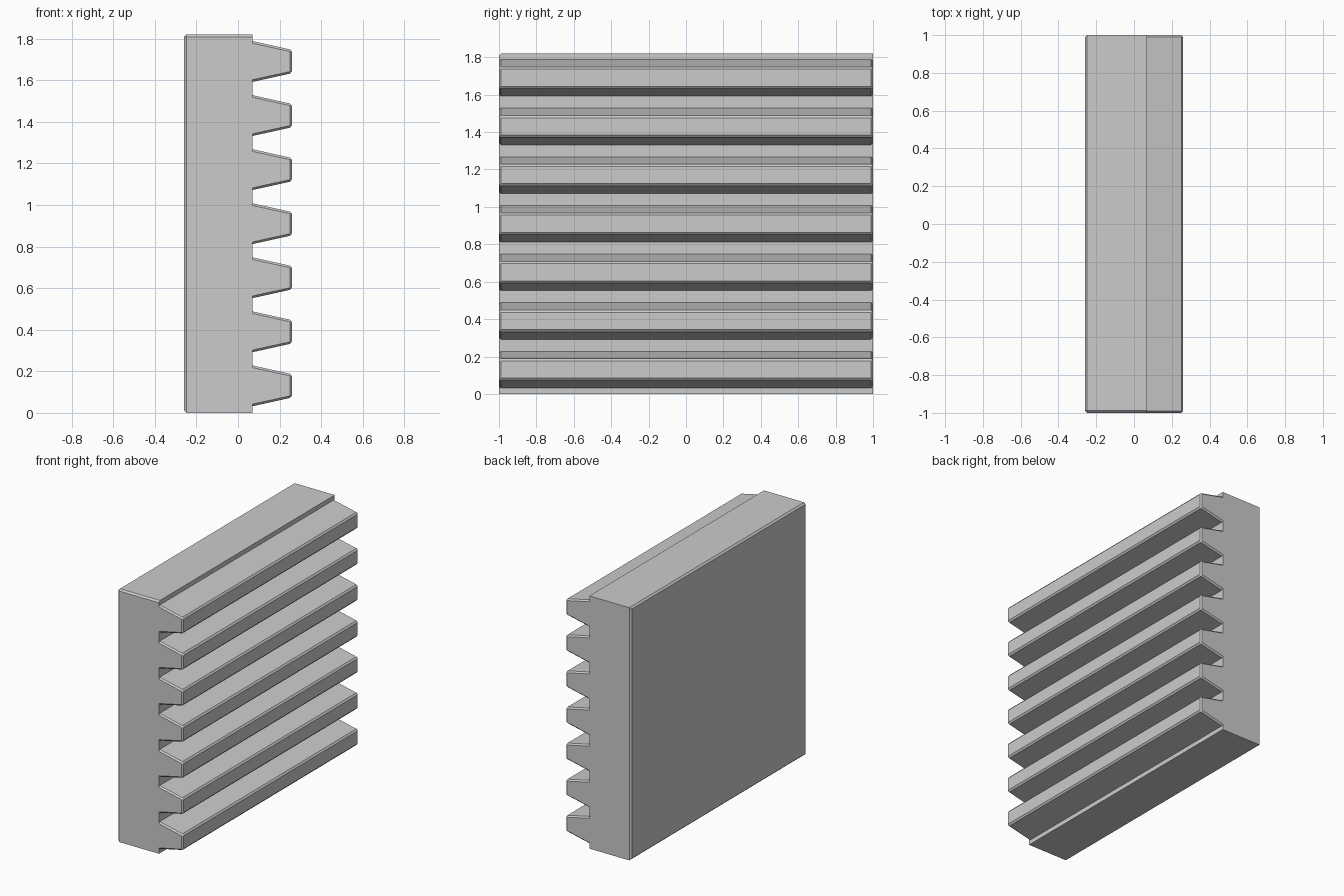
import bpy, bmesh

if "Cube" in bpy.data.objects:
    bpy.data.objects.remove(bpy.data.objects["Cube"])

HEIGHT, BACK, FACE, TIP = 1.82, -0.26, 0.07, 0.26
TEETH = 7
PITCH = HEIGHT / TEETH


def prism(name, profile, bevel_test, width):
    """Extrude an x-z profile along y and chamfer the edges chosen by bevel_test."""
    bm = bmesh.new()
    face = bm.faces.new([bm.verts.new((x, -1, z)) for x, z in profile])
    ext = bmesh.ops.extrude_face_region(bm, geom=[face])
    verts = [g for g in ext["geom"] if isinstance(g, bmesh.types.BMVert)]
    bmesh.ops.translate(bm, verts=verts, vec=(0, 2, 0))
    bmesh.ops.recalc_face_normals(bm, faces=bm.faces[:])
    edges = [e for e in bm.edges if bevel_test(e.verts[0].co, e.verts[1].co)]
    bmesh.ops.bevel(bm, geom=edges, offset=width, segments=1,
                    affect='EDGES', clamp_overlap=True)
    bmesh.ops.recalc_face_normals(bm, faces=bm.faces[:])
    mesh = bpy.data.meshes.new(name)
    bm.to_mesh(mesh)
    bm.free()
    obj = bpy.data.objects.new(name, mesh)
    bpy.context.collection.objects.link(obj)
    return obj


# Backing bar, chamfered round its back face and along the upper front edge
def bar_edge(a, b):
    on_back = max(a.x, b.x) < BACK + 0.001
    top_front = max(a.y, b.y) < -0.99 and min(a.z, b.z) > HEIGHT - 0.001
    return on_back or top_front


prism("rack_body", [(BACK, 0), (FACE, 0), (FACE, HEIGHT), (BACK, HEIGHT)],
      bar_edge, 0.012)

# Tapered teeth, chamfered everywhere except at the root
root, tip = 0.098, 0.056
mid = PITCH / 2
tooth = prism("rack_teeth",
              [(FACE, mid - root), (TIP, mid - tip),
               (TIP, mid + tip), (FACE, mid + root)],
              lambda a, b: max(a.x, b.x) > FACE + 0.01, 0.01)
rows = tooth.modifiers.new("rows", 'ARRAY')
rows.count = TEETH
rows.use_relative_offset = False
rows.use_constant_offset = True
rows.constant_offset_displace = (0, 0, PITCH)
